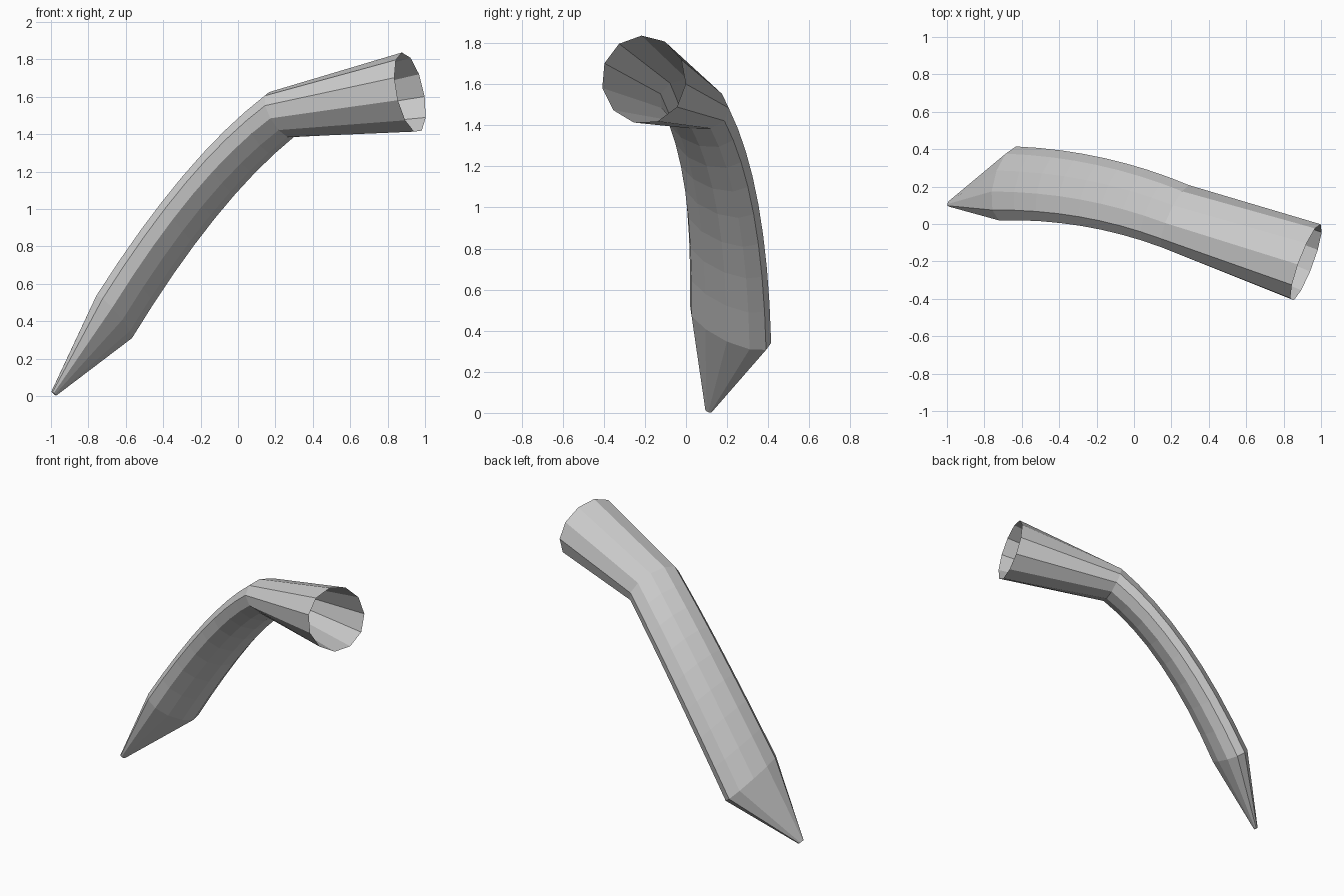
import bpy
import bmesh
from math import cos, sin, radians, pi
from mathutils import Vector as V

if "Cube" in bpy.data.objects:
    bpy.data.objects.remove(bpy.data.objects["Cube"])

SIDES = 11
START = radians(200)
STEPS = 8

# Each section: centre, wide half-axis, thin half-axis
tip = (V((-0.985, 0.11, 0.013)), V((0.004, 0.017, -0.006)), V((-0.012, 0, 0.010)))
low = (V((-0.665, 0.215, 0.42)), V((0.04, 0.20, -0.085)), V((-0.09, 0, 0.08)))
bend = (V((0.225, 0.04, 1.502)), V((0.072, 0.168, -0.025)), V((-0.045, 0, 0.12)))
mouth = (V((0.92, -0.206, 1.622)), V((0.08, 0.203, -0.034)), V((-0.028, 0.032, 0.212)))
control = V((-0.20, 0.21, 1.166))

# Sections along the curved shaft
sections = [tip]
for i in range(STEPS + 1):
    t = i / STEPS
    centre = low[0] * (1 - t) ** 2 + control * 2 * t * (1 - t) + bend[0] * t * t
    sections.append((centre, low[1].lerp(bend[1], t), low[2].lerp(bend[2], t)))
sections.append(mouth)

# Loft the faceted tube, closed at the tip and open at the mouth
bm = bmesh.new()
rings = []
for centre, wide, thin in sections:
    angles = [START + 2 * pi * k / SIDES for k in range(SIDES)]
    rings.append([bm.verts.new(centre + wide * cos(a) + thin * sin(a)) for a in angles])
for a, b in zip(rings, rings[1:]):
    for k in range(SIDES):
        n = (k + 1) % SIDES
        bm.faces.new((a[k], a[n], b[n], b[k]))
bm.faces.new(rings[0][::-1])
bmesh.ops.recalc_face_normals(bm, faces=bm.faces)

mesh = bpy.data.meshes.new("curved_spout")
bm.to_mesh(mesh)
bm.free()
obj = bpy.data.objects.new("curved_spout", mesh)
bpy.context.collection.objects.link(obj)
